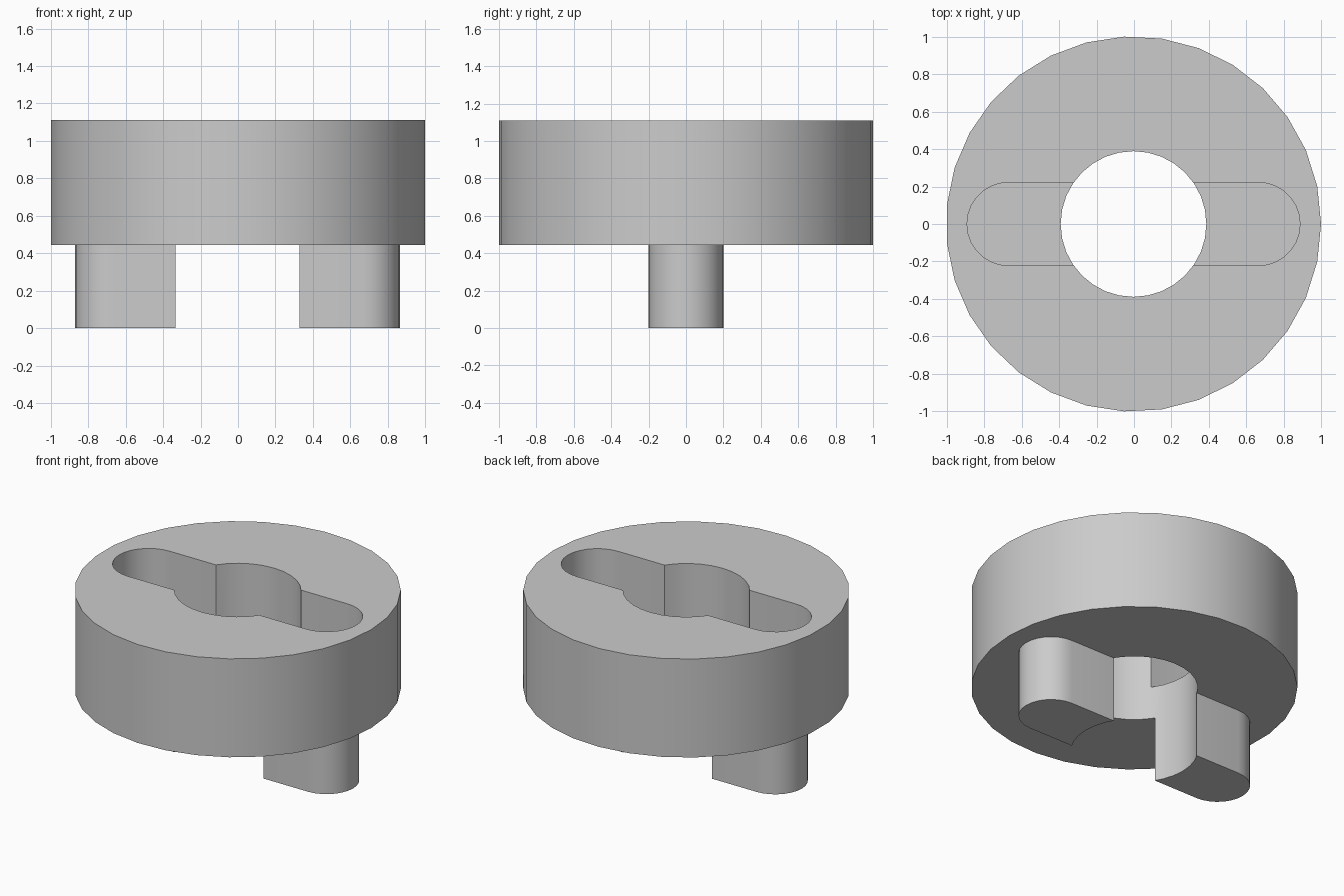
import bpy, bmesh, math

if "Cube" in bpy.data.objects:
    bpy.data.objects.remove(bpy.data.objects["Cube"], do_unlink=True)

UNIT = 1 / 9            # part is laid out on a nine-unit radius
CENTRE_X = -0.0026      # odd number of sides: shift so the bounds are centred
RADIUS = 1.0013
BASE_Z, SLOT_Z, TOP_Z = 4 * UNIT, 6 * UNIT, 10 * UNIT


def circle(radius, sides):
    return [(radius * math.cos(math.tau * i / sides),
             radius * math.sin(math.tau * i / sides)) for i in range(sides)]


def stadium(half_length, half_width, steps=14):
    """Bar along x with round ends."""
    straight = half_length - half_width
    points = []
    for side, start in ((1, -math.pi / 2), (-1, math.pi / 2)):
        for i in range(steps + 1):
            a = start + math.pi * i / steps
            points.append((side * straight + half_width * math.cos(a),
                           half_width * math.sin(a)))
    return points


def prism(name, outline, z0, z1):
    """Extrude a closed outline from z0 to z1."""
    bm = bmesh.new()
    base = bm.faces.new([bm.verts.new((x + CENTRE_X, y, z0)) for x, y in outline])
    top = bmesh.ops.extrude_face_region(bm, geom=[base])["geom"]
    bmesh.ops.translate(bm, vec=(0, 0, z1 - z0),
                        verts=[v for v in top if isinstance(v, bmesh.types.BMVert)])
    bmesh.ops.recalc_face_normals(bm, faces=bm.faces)
    mesh = bpy.data.meshes.new(name)
    bm.to_mesh(mesh)
    bm.free()
    obj = bpy.data.objects.new(name, mesh)
    bpy.context.collection.objects.link(obj)
    return obj


def combine(target, tool, operation):
    """Apply a boolean and discard the tool."""
    tool.hide_render = True
    mod = target.modifiers.new(tool.name, "BOOLEAN")
    mod.operation, mod.solver, mod.object = operation, "EXACT", tool
    bpy.context.view_layer.objects.active = target
    bpy.ops.object.modifier_apply(modifier=mod.name)
    bpy.data.objects.remove(tool, do_unlink=True)


# Material
grey = bpy.data.materials.new("light grey")
grey.use_nodes = True
grey.diffuse_color = (0.6, 0.6, 0.6, 1)
grey.node_tree.nodes["Principled BSDF"].inputs["Base Color"].default_value = grey.diffuse_color

# Round body, with a key bar below that the bore splits into two legs
body = prism("coupling_body", circle(RADIUS, 31), BASE_Z, TOP_Z)
combine(body, prism("key_bar", stadium(7.8 * UNIT, 1.8 * UNIT), 0, BASE_Z + 0.08), "UNION")

# Slot in the top that takes the legs of a matching part
combine(body, prism("slot_cutter", stadium(8 * UNIT, 2 * UNIT), SLOT_Z, TOP_Z + 0.2), "DIFFERENCE")

# Central through bore
combine(body, prism("bore_cutter", circle(3.5 * UNIT, 32), -0.2, TOP_Z + 0.3), "DIFFERENCE")

# Colour and shading
body.data.materials.clear()
body.data.materials.append(grey)
for face in body.data.polygons:
    face.material_index = 0
bpy.ops.object.select_all(action="DESELECT")
body.select_set(True)
bpy.context.view_layer.objects.active = body
bpy.ops.object.shade_smooth_by_angle(angle=math.radians(25))
